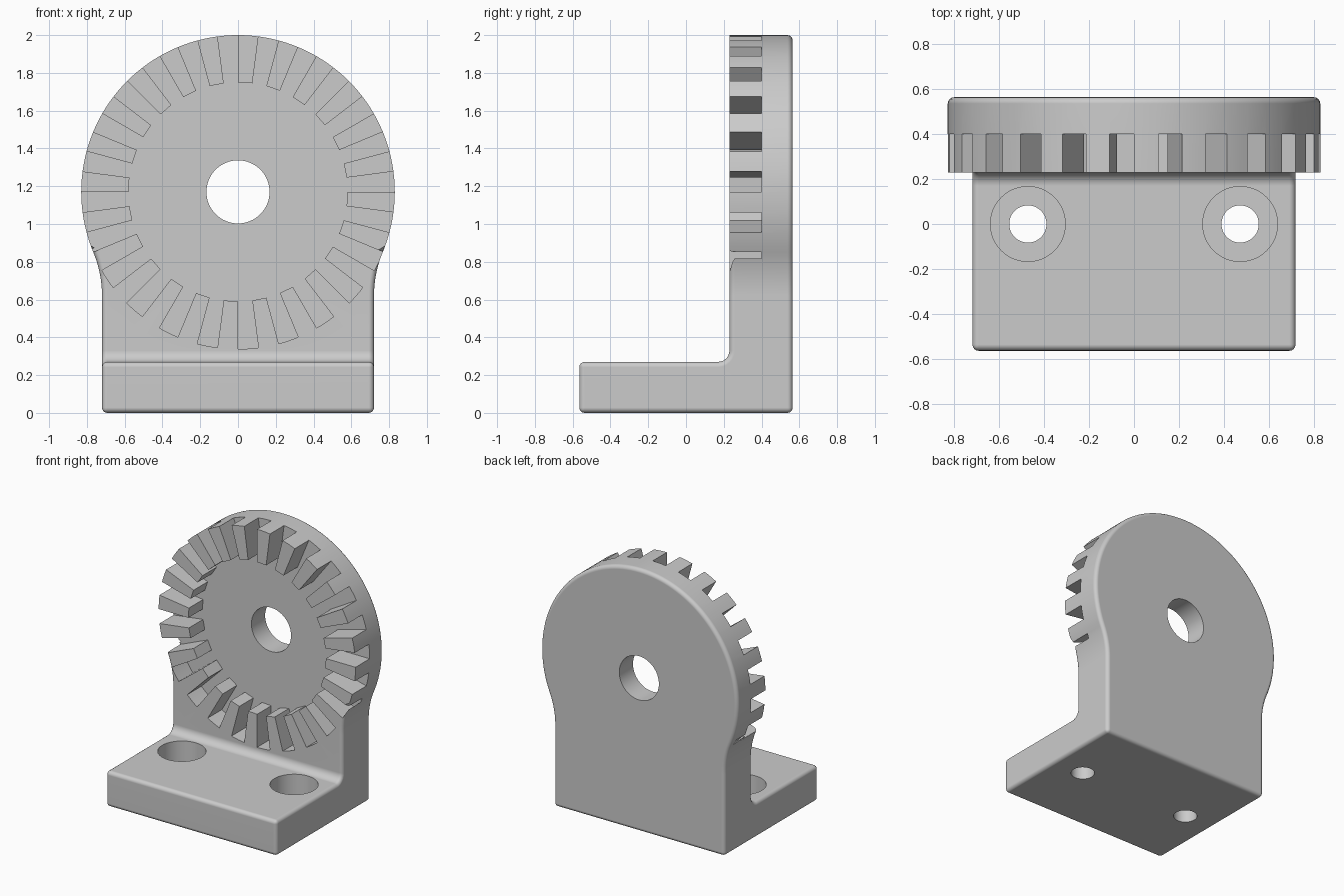
import bpy, bmesh
from math import sin, cos, radians, atan2, degrees, pi

if "Cube" in bpy.data.objects:
    bpy.data.objects.remove(bpy.data.objects["Cube"])

R, ZC, HW, D = 0.83, 1.17, 0.72, 0.565      # disc radius, disc height, half width, half depth


def arc(cx, cy, r, a0, a1, n):
    """Points on an arc, angles in degrees, both ends included."""
    return [(cx + r * cos(radians(a0 + (a1 - a0) * i / n)),
             cy + r * sin(radians(a0 + (a1 - a0) * i / n))) for i in range(n + 1)]


def prism(name, pts, axis, lo, hi):
    """Extrude a 2D outline along an axis."""
    place = {'x': lambda p, t: (t, p[0], p[1]),
             'y': lambda p, t: (p[0], t, p[1]),
             'z': lambda p, t: (p[0], p[1], t)}[axis]
    bm = bmesh.new()
    a = [bm.verts.new(place(p, lo)) for p in pts]
    b = [bm.verts.new(place(p, hi)) for p in pts]
    bm.faces.new(a)
    bm.faces.new(b)
    for i in range(len(pts)):
        j = (i + 1) % len(pts)
        bm.faces.new((a[i], a[j], b[j], b[i]))
    bmesh.ops.recalc_face_normals(bm, faces=bm.faces)
    me = bpy.data.meshes.new(name)
    bm.to_mesh(me)
    bm.free()
    ob = bpy.data.objects.new(name, me)
    bpy.context.collection.objects.link(ob)
    return ob


def boolean(ob, tool, op):
    """Apply a boolean and remove the tool."""
    bpy.context.view_layer.objects.active = ob
    m = ob.modifiers.new(op, 'BOOLEAN')
    m.operation, m.solver, m.object = op, 'EXACT', tool
    bpy.ops.object.modifier_apply(modifier=m.name)
    bpy.data.objects.remove(tool)


# Front outline: straight sides flowing through concave arcs into the disc
FR, FZ = 0.6, 0.62
tilt = degrees(atan2(ZC - FZ, HW + FR))
flare = arc(HW + FR, FZ, FR, 180, 180 - tilt, 10)
outline = ([(-HW, -0.1), (HW, -0.1)] + flare
           + arc(0, ZC, R, -tilt, 180 + tilt, 90)[1:-1]
           + [(-x, z) for x, z in reversed(flare)])
body = prism("toothed_bracket", outline, 'y', -0.7, 0.7)

# Side profile: L shape with a filleted inner corner
side = [(-D, 0), (D, 0), (D, 2.2), (0.23, 2.2)] + arc(0.17, 0.33, 0.06, 0, -90, 6) + [(-D, 0.27)]
boolean(body, prism("side_profile", side, 'x', -1, 1), 'INTERSECT')

# Rounded outer edges; the toothed rim stays sharp
bm = bmesh.new()
bm.from_mesh(body.data)
bmesh.ops.remove_doubles(bm, verts=bm.verts, dist=1e-4)
edges = [e for e in bm.edges
         if len(e.link_faces) == 2 and e.calc_face_angle() > radians(40)
         and not all(v.co.y < 0.24 and v.co.z > 0.84 for v in e.verts)]
bmesh.ops.bevel(bm, geom=edges, offset=0.028, segments=4, profile=0.5,
                affect='EDGES', clamp_overlap=False)
bm.to_mesh(body.data)
bm.free()

# Recessed disc face, leaving 24 radial teeth
recess = []
for k in range(24):
    a = 90 - 15 * k
    recess += arc(0, ZC, 0.58, a, a - 7.5, 1)
    open_rim = sin(radians(a - 11.25)) > sin(radians(-22.5))
    recess += arc(0, ZC, 0.9 if open_rim else 0.832, a - 7.5, a - 15, 4)
boolean(body, prism("recess", recess, 'y', 0.0, 0.40), 'DIFFERENCE')

# Pivot hole
boolean(body, prism("pivot_hole", arc(0, ZC, 0.167, 0, 354.375, 63), 'y', 0, 1), 'DIFFERENCE')

# Counterbored mounting holes
for x in (-0.473, 0.473):
    boolean(body, prism("bore", arc(x, 0, 0.167, 0, 352.5, 47), 'z', 0.10, 0.5), 'DIFFERENCE')
    boolean(body, prism("hole", arc(x, 0, 0.083, 0, 352.5, 47), 'z', -0.2, 0.3), 'DIFFERENCE')

# Smooth curves, crisp edges
bpy.ops.object.select_all(action='DESELECT')
body.select_set(True)
bpy.context.view_layer.objects.active = body
bpy.ops.object.shade_smooth_by_angle(angle=radians(35))
wn = body.modifiers.new("weighted_normals", 'WEIGHTED_NORMAL')
wn.keep_sharp = True
